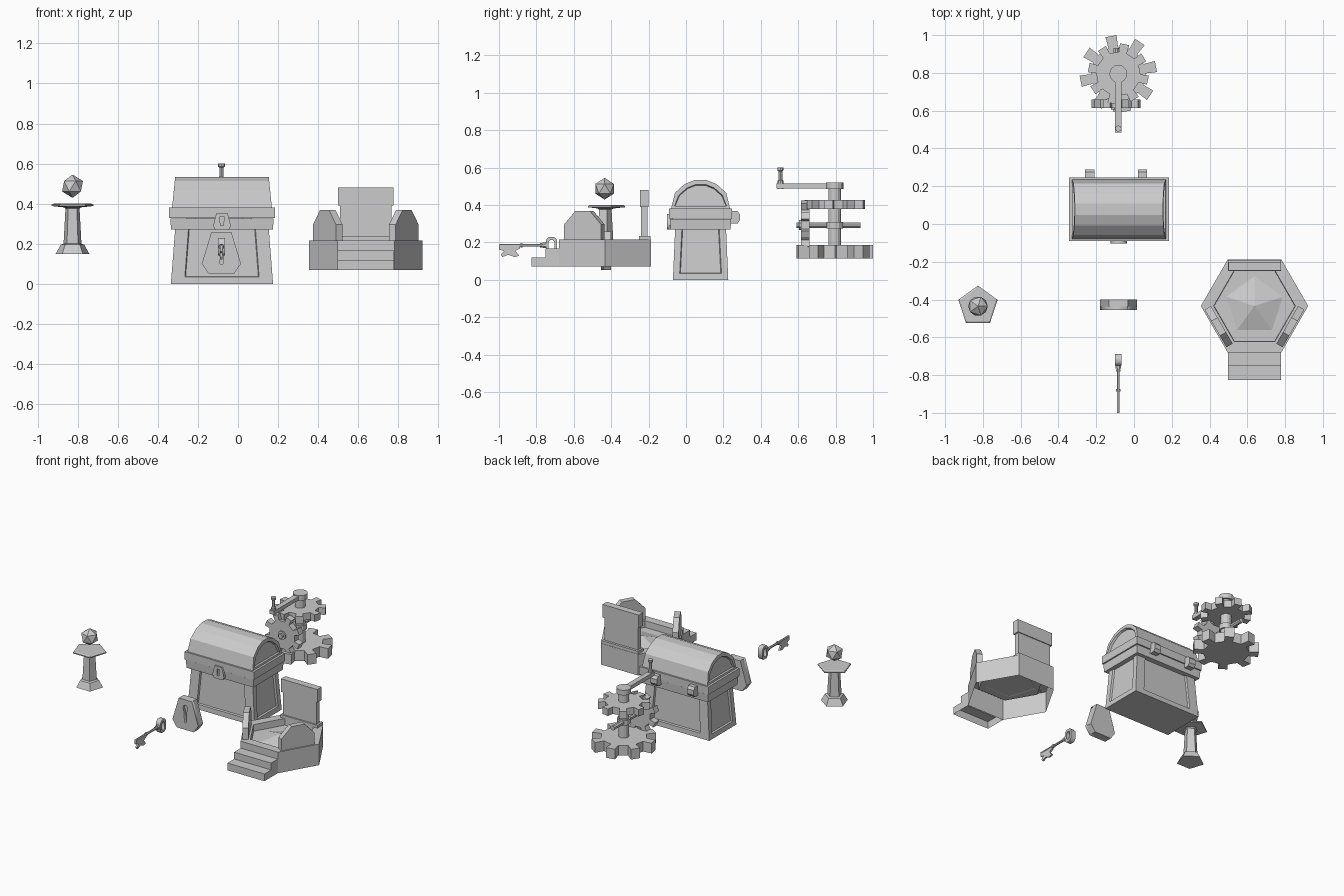
import bpy, bmesh
from math import cos, sin, pi, radians
from mathutils import Vector, Matrix

if "Cube" in bpy.data.objects:
    bpy.data.objects.remove(bpy.data.objects["Cube"])


def finish(name, bm):
    bmesh.ops.recalc_face_normals(bm, faces=bm.faces)
    me = bpy.data.meshes.new(name)
    bm.to_mesh(me)
    bm.free()
    ob = bpy.data.objects.new(name, me)
    bpy.context.collection.objects.link(ob)
    return ob


def loft_bm(rings, bottom=True, top=True):
    bm = bmesh.new()
    vs = [[bm.verts.new(p) for p in r] for r in rings]
    n = len(rings[0])
    for a, b in zip(vs, vs[1:]):
        for i in range(n):
            bm.faces.new((a[i], a[(i + 1) % n], b[(i + 1) % n], b[i]))
    if bottom:
        bm.faces.new(vs[0][::-1])
    if top:
        bm.faces.new(vs[-1])
    return bm


def loft(name, rings, **kw):
    return finish(name, loft_bm(rings, **kw))


def ring(c, r, z, n, a0=0.0):
    return [(c[0] + r * cos(a0 + 2 * pi * i / n), c[1] + r * sin(a0 + 2 * pi * i / n), z) for i in range(n)]


def rect(c, hx, hy, z):
    return [(c[0] + sx * hx, c[1] + sy * hy, z) for sx, sy in ((-1, -1), (1, -1), (1, 1), (-1, 1))]


def lathe(name, c, prof, n, a0=0.0, **kw):
    return loft(name, [ring(c, r, z, n, a0) for r, z in prof], **kw)


def box(name, x0, x1, y0, y1, z0, z1):
    c = ((x0 + x1) / 2, (y0 + y1) / 2)
    return loft(name, [rect(c, (x1 - x0) / 2, (y1 - y0) / 2, z) for z in (z0, z1)])


def rod_y(name, x, z, r, y0, y1, n=8):
    return loft(name, [[(x + r * cos(2 * pi * (i + .5) / n), y, z + r * sin(2 * pi * (i + .5) / n))
                        for i in range(n)] for y in (y0, y1)])


def prism_y(name, pts, y0, y1):
    return loft(name, [[(x, y, z) for x, z in pts] for y in (y0, y1)])


def prism_x(name, pts, x0, x1):
    return loft(name, [[(x, y, z) for y, z in pts] for x in (x0, x1)])


def holed_plate(name, outer, hole, depth, matrix):
    """Filled 2D outline with a hole, extruded and turned to a mesh."""
    cu = bpy.data.curves.new(name, 'CURVE')
    cu.dimensions, cu.fill_mode, cu.extrude = '2D', 'BOTH', depth / 2
    for pts in (outer, hole):
        s = cu.splines.new('POLY')
        s.points.add(len(pts) - 1)
        s.use_cyclic_u = True
        for p, q in zip(s.points, pts):
            p.co = (q[0], q[1], 0, 1)
    tmp = bpy.data.objects.new(name + "_outline", cu)
    me = bpy.data.meshes.new_from_object(tmp)
    bpy.data.objects.remove(tmp)
    me.name = name
    me.transform(matrix)
    ob = bpy.data.objects.new(name, me)
    bpy.context.collection.objects.link(ob)


def gear_pts(r_root, r_tip, w, teeth, a0):
    pts = []
    for i in range(teeth):
        d = Vector((cos(a0 + 2 * pi * i / teeth), sin(a0 + 2 * pi * i / teeth)))
        t = Vector((-d.y, d.x))
        pts += [d * r_root - t * w * .85, d * r_tip - t * w, d * r_tip + t * w, d * r_root + t * w * .85]
    return pts


# chest body with recessed panels
CX, CY = -0.08, 0.078
bm = loft_bm([rect((CX, CY), .255, .148, 0), rect((CX, CY), .23, .134, .32)])
sides = [f for f in bm.faces if abs(f.calc_center_median().z - .16) < .05]
bmesh.ops.recalc_face_normals(bm, faces=bm.faces)
bmesh.ops.inset_individual(bm, faces=sides, thickness=.05)
for f in sides:
    if abs(f.calc_center_median().x - CX) < .01:
        for v in f.verts:
            v.co.x = CX + (v.co.x - CX) * .85
bmesh.ops.inset_individual(bm, faces=sides, thickness=.006, depth=-.012)
finish("chest_body", bm)

# chest rim bands
loft("lower_rim", [rect((CX, CY), .254, .16, .27), rect((CX, CY), .258, .164, .325)])
loft("upper_rim", [rect((CX, CY), .264, .169, z) for z in (.328, .382)])

# arched lid with recessed ends
arch = [(-.158, .38), (-.137, .465), (-.085, .512), (-.03, .534), (.03, .534), (.085, .512), (.137, .465), (.158, .38)]
bm = loft_bm([[(CX + s * (.249 - .1 * (z - .38)), CY + y, z) for y, z in arch] for s in (-1, 1)])
bmesh.ops.recalc_face_normals(bm, faces=bm.faces)
ends = [f for f in bm.faces if len(f.verts) == 8]
bmesh.ops.inset_individual(bm, faces=ends, thickness=.024)
bmesh.ops.inset_individual(bm, faces=ends, thickness=.004, depth=-.014)
finish("chest_lid", bm)

# hinges
for side, hx in (("left", -.235), ("right", .075 - .03)):
    pts = [(.24, .30), (.275, .30), (.288, .318), (.288, .35), (.275, .368), (.24, .368)]
    prism_x(side + "_hinge", pts, hx - .025, hx + .025)

# hasp and separate lock plate, each with a keyhole in the front layer
up = Matrix.Rotation(radians(90), 4, 'X')
slot = [(-.010, .335), (.010, .335), (.008, .29), (-.008, .29)]
hasp = [(-.028, .353), (.028, .353), (.044, .29), (.034, .268), (-.034, .268), (-.044, .29)]
prism_y("hasp_back", [(CX + x, z) for x, z in hasp], -.09, -.07)
holed_plate("hasp_front", hasp, slot, .012, Matrix.Translation((CX, -.096, 0)) @ up)
lock = [(-.05, .258), (.05, .258), (.098, .10), (.064, .052), (-.064, .052), (-.098, .10)]
hole = [(-.018, .20), (-.010, .22), (.010, .22), (.018, .20), (.009, .17), (.007, .10), (-.007, .10), (-.009, .17)]
prism_y("lock_back", [(CX - .003 + x, z) for x, z in lock], -.437, -.40)
holed_plate("lock_front", lock, hole, .018, Matrix.Translation((CX - .003, -.446, 0)) @ up)

# key: bow, shaft, collars and bit
KX, KZ = -.083, .185
bow = [(-.03, -.028), (-.016, -.044), (.016, -.044), (.03, -.028), (.03, .028), (.016, .044), (-.016, .044), (-.03, .028)]
to_yz = Matrix(((0, 0, 1, KX), (1, 0, 0, -.719), (0, 1, 0, KZ), (0, 0, 0, 1)))
holed_plate("key_bow", bow, [(a * .5, b * .62) for a, b in bow], .034, to_yz)
rod_y("key_shaft", KX, KZ, .008, -.998, -.745)
for i, (y, r, h) in enumerate(((-.757, .015, .009), (-.775, .012, .006), (-.88, .012, .006))):
    rod_y("key_collar_%d" % (i + 1), KX, KZ, r, y - h, y + h)
bit = [(-1, .19), (-1, .162), (-.972, .154), (-.99, .135), (-.982, .122), (-.95, .134), (-.918, .122),
       (-.892, .128), (-.912, .155), (-.888, .168), (-.888, .19)]
prism_x("key_bit", bit, KX - .006, KX + .006)

# pentagonal pedestal with floating gem
PC = (-.826, -.435)
lathe("pedestal_column", PC, [(.088, .15), (.062, .195), (.047, .2), (.037, .375), (.05, .385)], 5, pi / 2)
lathe("pedestal_plate", PC, [(.05, .382), (.109, .388), (.109, .395), (.1, .4)], 5, pi / 2)
bm = bmesh.new()
bmesh.ops.create_icosphere(bm, subdivisions=1, radius=.058, matrix=Matrix.Translation((PC[0], PC[1], .487)))
finish("gem", bm)

# hexagonal dais, open below, with sunken floor
HC = (.638, -.434)
lathe("dais_base", HC, [(.284, .07), (.284, .215), (.216, .215), (.214, .17)], 6, bottom=False)
lathe("floor_cone", HC, [(.165, .168), (.002, .212)], 5, pi / 2, bottom=False)
steps = [(-.825, .07), (-.825, .12), (-.752, .12), (-.752, .167), (-.679, .167), (-.679, .07)]
bm = loft_bm([[(x, y, z) for y, z in steps] for x in (.497, .779)])
bmesh.ops.delete(bm, geom=[f for f in bm.faces if abs(f.calc_center_median().z - .07) < .001], context='FACES')
finish("dais_steps", bm)

# back panel
box("back_foot", .497, .779, -.25, -.19, .213, .235)
box("back_panel", .51, .766, -.241, -.206, .23, .4)
box("back_cap", .5, .777, -.247, -.2, .39, .48)

# slanted side walls
wall = [(-.115, .21), (.115, .21), (.115, .295), (.045, .368), (-.045, .368), (-.115, .295)]
for side, ang in (("left", radians(210)), ("right", radians(330))):
    n = Vector((cos(ang), sin(ang), 0))
    t = Vector((-n.y, n.x, 0))
    c = Vector((HC[0], HC[1], 0))
    rings = [[c + n * d + t * u + Vector((0, 0, z)) for u, z in wall] for d in (.2, .238)]
    loft(side + "_wall", rings)

# gear train
GX, GY = -.083, .795
for name, r0, r1, w, a, z0, z1 in (("lower_gear", .142, .203, .03, 11, .115, .185),
                                   ("upper_gear", .115, .16, .025, 33, .38, .428)):
    pts = gear_pts(r0, r1, w, 8, radians(a))
    loft(name, [[(GX + p.x, GY + p.y, z) for p in pts] for z in (z0, z1)])
pts = gear_pts(.095, .133, .02, 8, radians(22.5))
loft("side_gear", [[(GX - .012 + p.x, y, .293 + p.y) for p in pts] for y in (.615, .66)])
rod_y("side_axle", GX - .01, .293, .016, .592, .932)
rod_y("side_axle_hub", GX - .01, .293, .03, .605, .615)
lathe("main_axle", (GX, GY), [(.034, .18), (.034, .49)], 12)
lathe("axle_collar", (GX, GY), [(.044, .275), (.044, .31)], 12)

# crank arm and handle
lathe("crank_hub", (GX, GY), [(.047, .485), (.047, .52)], 16)
box("crank_arm", GX - .018, GX + .018, .485, GY, .488, .514)
lathe("crank_handle", (GX, .505), [(.016, .485), (.016, .53), (.010, .535), (.010, .58), (.017, .585), (.017, .6)], 8)
